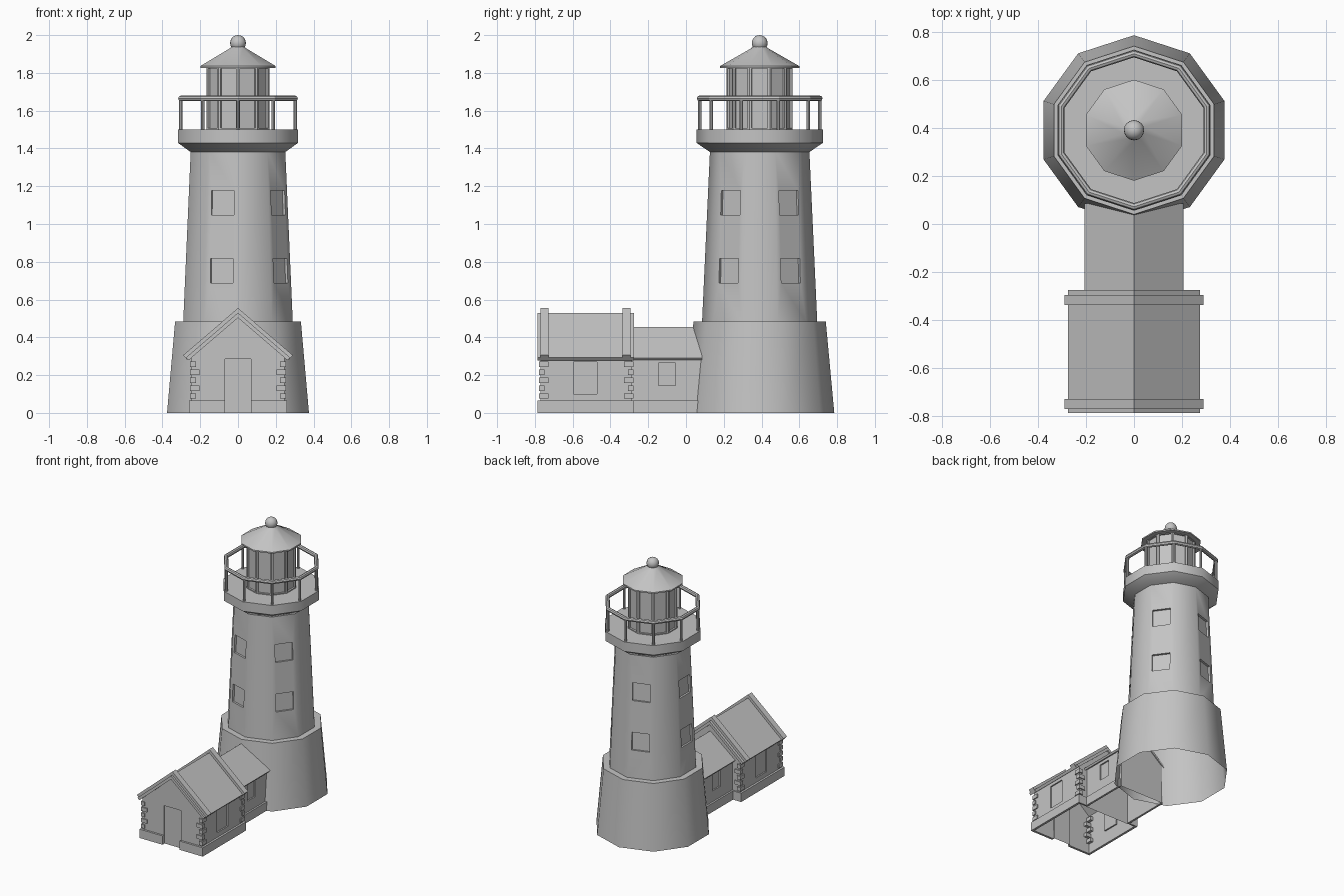
import bpy, bmesh, math
from mathutils import Matrix, Vector, Euler

old = bpy.data.objects.get("Cube")
if old:
    bpy.data.objects.remove(old, do_unlink=True)

# Single stone grey for the whole model
stone = bpy.data.materials.new("stone_grey")
stone.use_nodes = True
GREY = (0.55, 0.55, 0.55, 1)
stone.diffuse_color = GREY
stone.node_tree.nodes["Principled BSDF"].inputs["Base Color"].default_value = GREY

SIDES = 10
CENTRE_Y = 0.39
STEP = math.tau / SIDES
APOTHEM = math.cos(STEP / 2)


def finish(name, bm, smooth=False):
    bmesh.ops.recalc_face_normals(bm, faces=bm.faces)
    mesh = bpy.data.meshes.new(name)
    bm.to_mesh(mesh)
    bm.free()
    mesh.materials.append(stone)
    ob = bpy.data.objects.new(name, mesh)
    bpy.context.scene.collection.objects.link(ob)
    if smooth:
        smooth_object(ob)
    return ob


def smooth_object(ob):
    bpy.ops.object.select_all(action='DESELECT')
    ob.select_set(True)
    bpy.context.view_layer.objects.active = ob
    bpy.ops.object.shade_smooth_by_angle(angle=math.radians(40))


def corner(k, r, z):
    a = math.pi / 2 + k * STEP
    return Vector((r * math.cos(a), CENTRE_Y + r * math.sin(a), z))


def lathe(profile, caps=True, loop=False):
    """Ten-sided rings joined from bottom to top."""
    bm = bmesh.new()
    rings = [[bm.verts.new(corner(k, r, z)) for k in range(SIDES)] for r, z in profile]
    pairs = list(zip(rings, rings[1:]))
    if loop:
        pairs.append((rings[-1], rings[0]))
    for low, high in pairs:
        for k in range(SIDES):
            n = (k + 1) % SIDES
            bm.faces.new((low[k], low[n], high[n], high[k]))
    if caps:
        bm.faces.new(rings[0])
        bm.faces.new(rings[-1])
    return bm


def add_box(bm, x0, x1, y0, y1, z0, z1):
    size = Matrix.Diagonal((x1 - x0, y1 - y0, z1 - z0, 1))
    place = Matrix.Translation(((x0 + x1) / 2, (y0 + y1) / 2, (z0 + z1) / 2))
    bmesh.ops.create_cube(bm, size=1, matrix=place @ size)


def add_box_pair(bm, x0, x1, *rest):
    add_box(bm, x0, x1, *rest)
    add_box(bm, -x1, -x0, *rest)


def extrude_profile(points, y0, y1):
    bm = bmesh.new()
    face = bm.faces.new([bm.verts.new((x, y0, z)) for x, z in points])
    new = bmesh.ops.extrude_face_region(bm, geom=[face])["geom"]
    moved = [v for v in new if isinstance(v, bmesh.types.BMVert)]
    bmesh.ops.translate(bm, verts=moved, vec=(0, y1 - y0, 0))
    if not face.is_valid or len(bm.faces) < len(points) + 2:
        bm.faces.new([v for v in bm.verts if v not in moved])
    return bm


def chevron(name, apex, half, slope, thick, y0, y1):
    """Two pitched slabs meeting at the ridge."""
    length = math.hypot(1, slope)
    ex, ez = half, apex - slope * half
    ix, iz = ex - thick * slope / length, ez - thick / length
    pts = [(-ex, ez), (0, apex), (ex, ez), (ix, iz), (0, apex - thick * length), (-ix, iz)]
    return finish(name, extrude_profile(pts, y0, y1))


def carve(ob, cutter_bm, open_bottom=False):
    cutter = finish("opening_cutter", cutter_bm)
    cutter.hide_render = True
    mod = ob.modifiers.new("openings", 'BOOLEAN')
    mod.operation = 'DIFFERENCE'
    mod.solver = 'EXACT'
    mod.object = cutter
    bpy.ops.object.select_all(action='DESELECT')
    ob.select_set(True)
    bpy.context.view_layer.objects.active = ob
    bpy.ops.object.modifier_apply(modifier=mod.name)
    bpy.data.objects.remove(cutter, do_unlink=True)
    if open_bottom:
        bm = bmesh.new()
        bm.from_mesh(ob.data)
        floor = [f for f in bm.faces if all(v.co.z < 0.001 for v in f.verts)]
        bmesh.ops.delete(bm, geom=floor, context='FACES')
        bm.to_mesh(ob.data)
        bm.free()


# Tower base, open underneath, with a ledge on top
finish("tower_base", lathe([(0.395, 0), (0.35, 0.485), (0.29, 0.485)], caps=False), True)

# Tower shaft with recessed windows on every second face
BOTTOM, TOP = (0.305, 0.48), (0.263, 1.39)
shaft = finish("tower_shaft", lathe([BOTTOM, TOP]))
holes = bmesh.new()
taper = (BOTTOM[0] - TOP[0]) / (TOP[1] - BOTTOM[1])
for z in (0.752, 1.112):
    reach = (BOTTOM[0] - taper * (z - BOTTOM[1])) * APOTHEM
    for k in range(5):
        a = math.radians(-108 + 72 * k)
        spot = Vector((reach * math.cos(a), CENTRE_Y + reach * math.sin(a), z))
        turn = Euler((0, -taper * APOTHEM, a)).to_matrix().to_4x4()
        size = Matrix.Diagonal((0.03, 0.125, 0.13, 1))
        bmesh.ops.create_cube(holes, size=1, matrix=Matrix.Translation(spot) @ turn @ size)
carve(shaft, holes)
smooth_object(shaft)

# Flared gallery deck
finish("gallery_deck", lathe([(0.262, 1.38), (0.335, 1.43), (0.335, 1.5)]), True)

# Handrail and posts
rail = [(0.318 + 0.015 * math.cos(t * math.tau / 8), 1.665 + 0.015 * math.sin(t * math.tau / 8))
        for t in range(8)]
finish("gallery_handrail", lathe(rail, caps=False, loop=True))
posts = bmesh.new()
for k in range(SIDES):
    bmesh.ops.create_cone(posts, cap_ends=True, segments=8, radius1=0.009, radius2=0.009,
                          depth=0.165, matrix=Matrix.Translation(corner(k, 0.318, 1.58)))
finish("gallery_posts", posts, True)

# Lantern room with inset panes
lantern = lathe([(0.175, 1.495), (0.175, 1.835)])
lantern.normal_update()
bmesh.ops.recalc_face_normals(lantern, faces=lantern.faces)
sides = [f for f in lantern.faces if abs(f.normal.z) < 0.5]
bmesh.ops.inset_individual(lantern, faces=sides, thickness=0.017, depth=0)
bmesh.ops.inset_individual(lantern, faces=sides, thickness=0.001, depth=-0.012)
finish("lantern_room", lantern)

# Lantern roof and ball finial
finish("lantern_roof", lathe([(0.21, 1.826), (0.21, 1.836), (0.045, 1.93), (0.03, 1.945)]), True)
ball = bmesh.new()
bmesh.ops.create_uvsphere(ball, u_segments=16, v_segments=10, radius=0.042,
                          matrix=Matrix.Translation((0, CENTRE_Y, 1.958)))
finish("roof_finial", ball, True)


def gable_walls(name, half, eave, apex, y0, y1):
    pts = [(-half, 0), (-half, eave), (0, apex), (half, eave), (half, 0)]
    return finish(name, extrude_profile(pts, y0, y1))


# Cottage walls with recessed door and side windows
cottage = gable_walls("cottage_walls", 0.245, 0.295, 0.508, -0.77, -0.285)
holes = bmesh.new()
add_box(holes, -0.07, 0.07, -0.8, -0.76, -0.05, 0.285)
add_box_pair(holes, 0.235, 0.3, -0.595, -0.47, 0.1, 0.27)
carve(cottage, holes, True)

# Cottage roof with raised gable bands
chevron("cottage_roof", 0.53, 0.275, 0.86, 0.02, -0.785, -0.275)
chevron("front_gable_band", 0.555, 0.29, 0.86, 0.032, -0.77, -0.727)
chevron("back_gable_band", 0.555, 0.29, 0.86, 0.032, -0.337, -0.295)

# Passage linking cottage and tower
passage = gable_walls("passage_walls", 0.18, 0.288, 0.437, -0.29, 0.08)
holes = bmesh.new()
add_box_pair(holes, 0.17, 0.25, -0.145, -0.055, 0.145, 0.265)
carve(passage, holes, True)
chevron("passage_roof", 0.455, 0.205, 0.8, 0.015, -0.29, 0.085)

# Plinths around the cottage and passage
plinth = bmesh.new()
add_box_pair(plinth, 0.243, 0.26, -0.785, -0.275, 0, 0.065)
add_box_pair(plinth, 0.07, 0.244, -0.785, -0.768, 0, 0.065)
add_box_pair(plinth, 0.18, 0.244, -0.287, -0.275, 0, 0.065)
add_box_pair(plinth, 0.178, 0.193, -0.276, 0.07, 0, 0.065)
finish("wall_plinth", plinth)

# Alternating corner stones
quoins = bmesh.new()
for i in range(5):
    z = 0.075 + i * 0.042
    long_x, long_y = (0.05, 0.03) if i % 2 else (0.03, 0.05)
    add_box_pair(quoins, 0.253 - long_x, 0.253, -0.778, -0.778 + long_y, z, z + 0.028)
    add_box_pair(quoins, 0.253 - long_x, 0.253, -0.277 - long_y, -0.277, z, z + 0.028)
finish("corner_stones", quoins)
